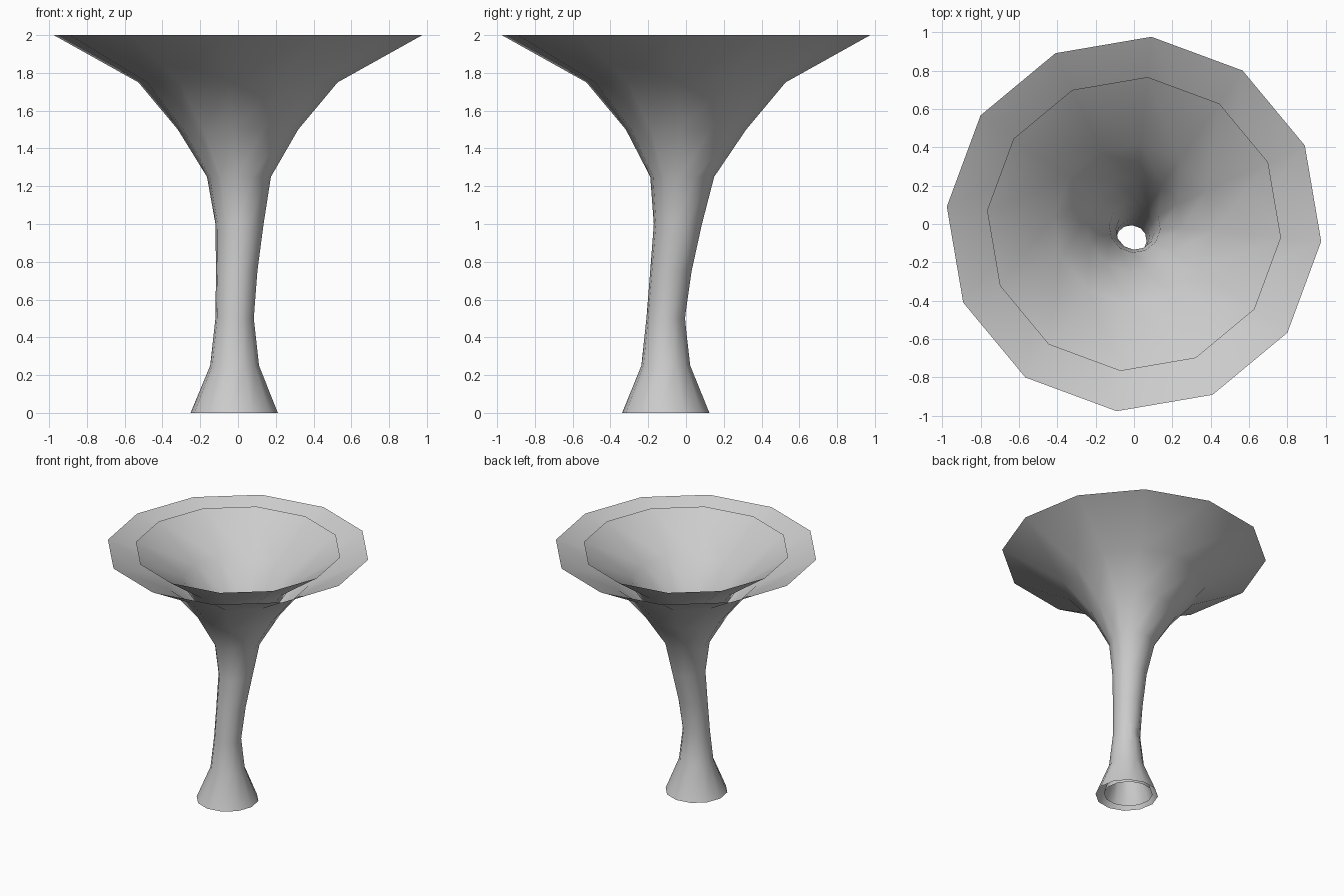
import bpy
import bmesh
import math

cube = bpy.data.objects.get("Cube")
if cube:
    bpy.data.objects.remove(cube, do_unlink=True)

# Single plain grey for both walls
grey = bpy.data.materials.new("soft_grey")
grey.use_nodes = True
colour = (0.6, 0.6, 0.6, 1.0)
grey.diffuse_color = colour
grey.node_tree.nodes["Principled BSDF"].inputs["Base Color"].default_value = colour

SIDES = 12
TURN = math.radians(-5.3)
INNER_SCALE = 0.785

# Cross-sections from foot to rim: height, centre x, centre y, radius
SECTIONS = [
    (0.0, -0.02, -0.107, 0.232),
    (0.25, -0.018, -0.107, 0.13),
    (0.5, -0.018, -0.108, 0.102),
    (0.75, -0.007, -0.08, 0.11),
    (1.0, 0.008, -0.043, 0.128),
    (1.25, 0.005, -0.02, 0.17),
    (1.5, 0.0, 0.0, 0.32),
    (1.75, 0.0, 0.0, 0.53),
    (2.0, 0.0, 0.0, 0.98),
]


def add_wall(name, scale, inward):
    """Loft an open twelve-sided tube through the scaled sections."""
    bm = bmesh.new()
    rings = []
    for height, cx, cy, radius in SECTIONS:
        ring = []
        for i in range(SIDES):
            angle = TURN + math.tau * i / SIDES
            x = (cx + radius * math.cos(angle)) * scale
            y = (cy + radius * math.sin(angle)) * scale
            ring.append(bm.verts.new((x, y, height)))
        rings.append(ring)
    for low, high in zip(rings, rings[1:]):
        for i in range(SIDES):
            j = (i + 1) % SIDES
            face = bm.faces.new((low[i], low[j], high[j], high[i]))
            face.smooth = True
            if inward:
                face.normal_flip()
    mesh = bpy.data.meshes.new(name)
    bm.to_mesh(mesh)
    bm.free()
    mesh.materials.append(grey)
    wall = bpy.data.objects.new(name, mesh)
    bpy.context.scene.collection.objects.link(wall)
    return wall


# Two separate open walls, one nested in the other
add_wall("outer_funnel", 1.0, False)
add_wall("inner_funnel", INNER_SCALE, True)
